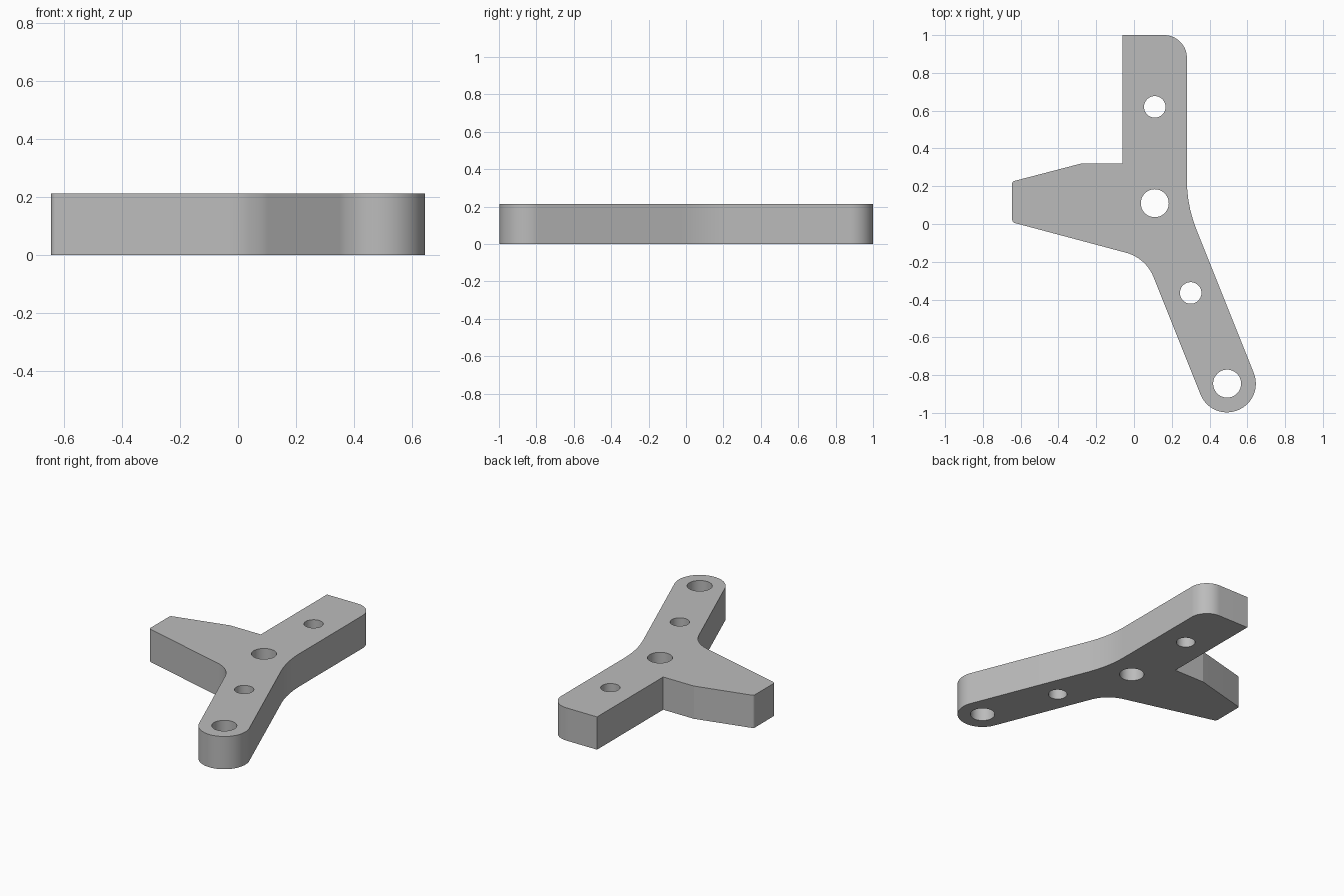
import bpy, bmesh
from math import radians, sin, cos, tan, tau, ceil
from mathutils import Vector

cube = bpy.data.objects.get("Cube")
if cube:
    bpy.data.objects.remove(cube, do_unlink=True)

HEIGHT = 0.213

# Outline corners, clockwise: x, y, fillet radius
CORNERS = [
    (-0.06, 1.0, 0), (0.28, 1.0, 0.12),
    (0.28, 0.097, 0.7),
    (0.69, -0.929, 0.151), (0.408, -1.043, 0.151),
    (0.063, -0.18, 0.215),
    (-0.645, 0.009, 0.02), (-0.645, 0.225, 0.015),
    (-0.28, 0.32, 0), (-0.06, 0.32, 0),
]
# Bolt holes: x, y, radius
HOLES = [(0.11, 0.62, 0.057), (0.11, 0.11, 0.074),
         (0.30, -0.365, 0.057), (0.493, -0.845, 0.074)]


def rounded(corners):
    """Replace each corner by a tangent arc of its radius."""
    pts = []
    for i, (x, y, r) in enumerate(corners):
        p = Vector((x, y))
        if not r:
            pts.append(p)
            continue
        d_in = (p - Vector(corners[i - 1][:2])).normalized()
        d_out = (Vector(corners[(i + 1) % len(corners)][:2]) - p).normalized()
        turn = d_in.angle(d_out)
        start = p - d_in * r * tan(turn / 2)
        side = (d_out - d_in * d_in.dot(d_out)).normalized()
        steps = ceil(turn / radians(5))
        for k in range(steps + 1):
            a = turn * k / steps
            pts.append(start + d_in * r * sin(a) + side * r * (1 - cos(a)))
    return pts


def circle(x, y, r, n=64):
    return [Vector((x + r * cos(tau * k / n), y + r * sin(tau * k / n))) for k in range(n)]


# Flat profile with holes, filled and extruded by a 2D curve
curve = bpy.data.curves.new("plate_profile", "CURVE")
curve.dimensions = "2D"
curve.fill_mode = "BOTH"
curve.extrude = HEIGHT / 2
for loop in [rounded(CORNERS)] + [circle(*h) for h in HOLES]:
    spline = curve.splines.new("POLY")
    spline.points.add(len(loop) - 1)
    for point, p in zip(spline.points, loop):
        point.co = (p.x, p.y, 0, 1)
    spline.use_cyclic_u = True

helper = bpy.data.objects.new("plate_profile", curve)
bpy.context.collection.objects.link(helper)
bpy.context.view_layer.update()
depsgraph = bpy.context.evaluated_depsgraph_get()
mesh = bpy.data.meshes.new_from_object(helper.evaluated_get(depsgraph))
bpy.data.objects.remove(helper, do_unlink=True)

# Weld the caps to the walls and stand the plate on the ground
bm = bmesh.new()
bm.from_mesh(mesh)
bmesh.ops.remove_doubles(bm, verts=bm.verts, dist=0.0002)
bmesh.ops.translate(bm, verts=bm.verts, vec=(0, 0, HEIGHT / 2))
bmesh.ops.recalc_face_normals(bm, faces=bm.faces)
bm.to_mesh(mesh)
bm.free()

# Plain grey metal
grey = bpy.data.materials.new("grey_metal")
grey.use_nodes = True
colour = (0.5, 0.5, 0.5, 1)
grey.diffuse_color = colour
grey.node_tree.nodes["Principled BSDF"].inputs["Base Color"].default_value = colour
mesh.materials.clear()
mesh.materials.append(grey)

plate = bpy.data.objects.new("bracket_plate", mesh)
bpy.context.collection.objects.link(plate)
bpy.context.view_layer.objects.active = plate
plate.select_set(True)
bpy.ops.object.shade_smooth_by_angle(angle=radians(12))
